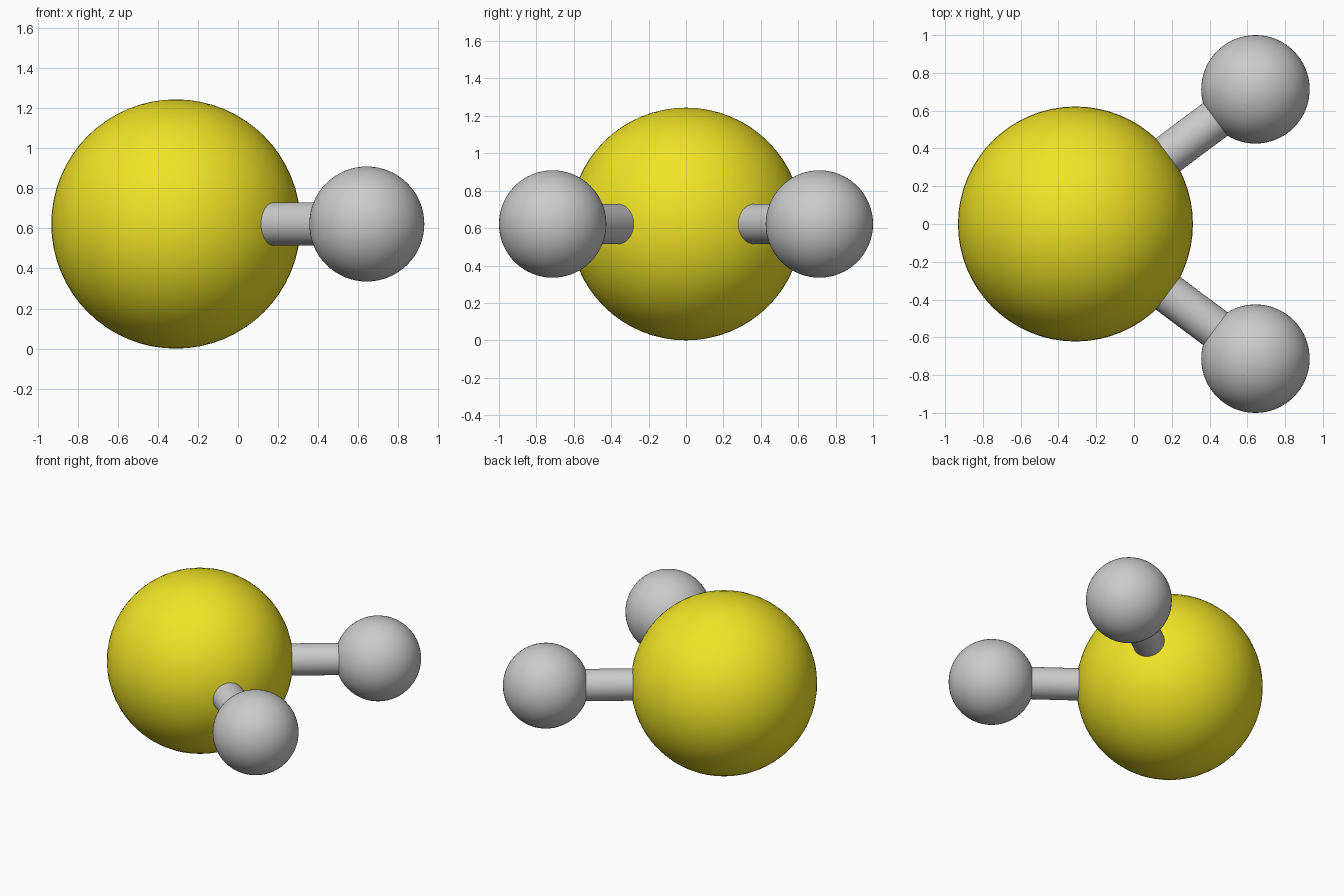
import bpy
from mathutils import Vector

if "Cube" in bpy.data.objects:
    bpy.data.objects.remove(bpy.data.objects["Cube"])

Z = 0.622
CENTRE = Vector((-0.31, 0, Z))


def material(name, color):
    m = bpy.data.materials.new(name)
    m.diffuse_color = color
    m.use_nodes = True
    m.node_tree.nodes["Principled BSDF"].inputs["Base Color"].default_value = m.diffuse_color
    return m


def ball(name, loc, radius):
    bpy.ops.mesh.primitive_uv_sphere_add(segments=64, ring_count=32, radius=radius, location=loc)
    ob = bpy.context.object
    ob.name = name
    bpy.ops.object.shade_smooth()
    return ob


def rod(name, a, b, radius):
    d = b - a
    bpy.ops.mesh.primitive_cylinder_add(vertices=48, radius=radius, depth=d.length,
                                        location=(a + b) / 2,
                                        rotation=d.to_track_quat('Z', 'Y').to_euler())
    ob = bpy.context.object
    ob.name = name
    bpy.ops.object.shade_smooth_by_angle()
    return ob


# Large central atom
big = ball("central_atom", CENTRE, 0.622)
big.data.materials.append(material("yellow", (0.88, 0.78, 0.02, 1)))

# Two small atoms, each joined to the centre by a bond
for side, s in (("back", 1), ("front", -1)):
    end = Vector((0.643, s * 0.713, Z))
    ball("small_atom_" + side, end, 0.287)
    rod("bond_" + side, CENTRE, end, 0.108)
